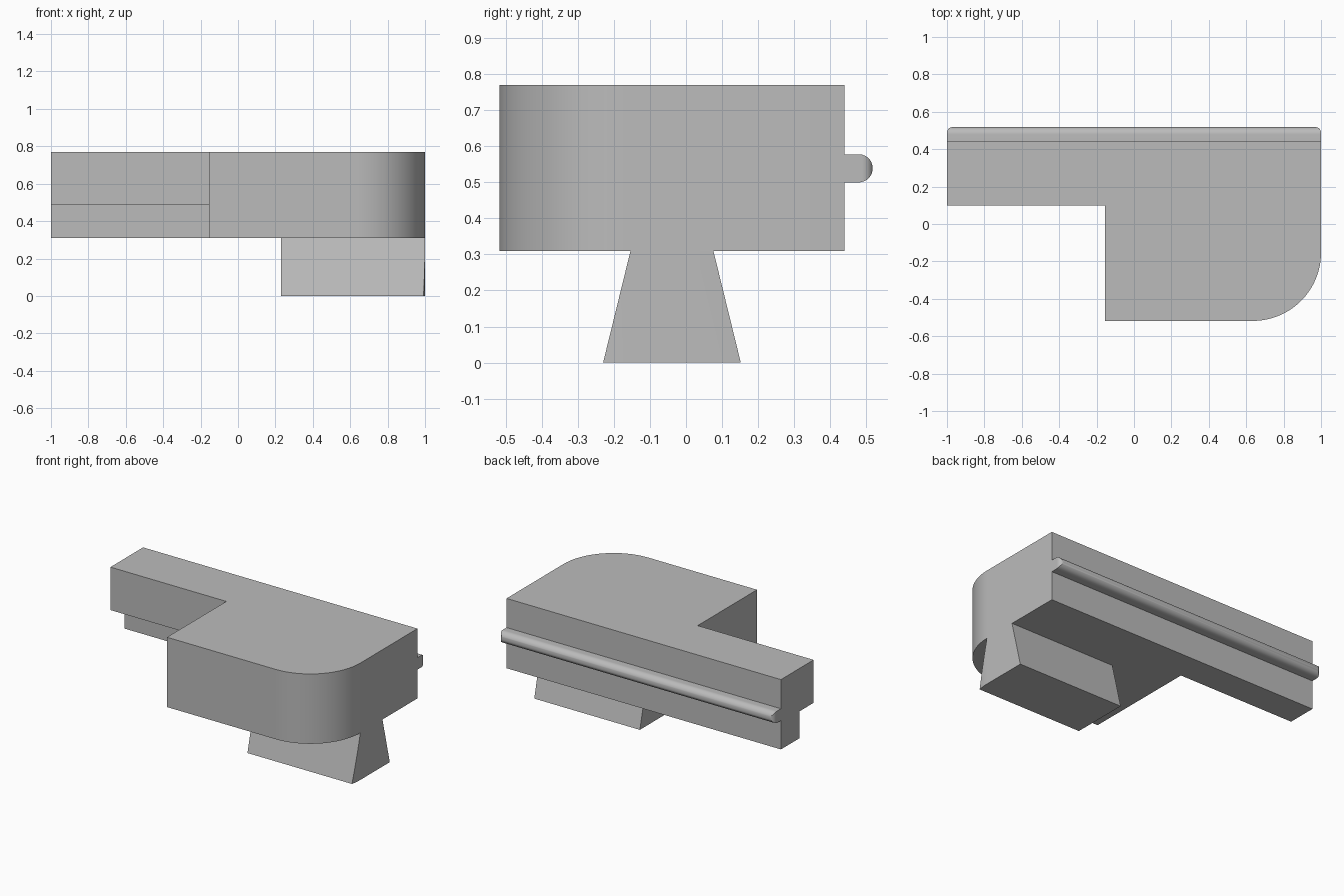
import bpy, bmesh, math

if "Cube" in bpy.data.objects:
    bpy.data.objects.remove(bpy.data.objects["Cube"])

grey = bpy.data.materials.new("light grey")
grey.use_nodes = True
colour = (0.5, 0.5, 0.5, 1)
grey.diffuse_color = colour
grey.node_tree.nodes["Principled BSDF"].inputs["Base Color"].default_value = colour

BACK, FRONT, INNER = 0.44, -0.518, -0.155
BASE, STEP, TOP = 0.31, 0.487, 0.77
RADIUS = 0.365


def make(name, bm):
    bmesh.ops.recalc_face_normals(bm, faces=bm.faces)
    mesh = bpy.data.meshes.new(name)
    bm.to_mesh(mesh)
    bm.free()
    mesh.materials.append(grey)
    obj = bpy.data.objects.new(name, mesh)
    bpy.context.collection.objects.link(obj)
    return obj


def smooth(obj):
    bpy.ops.object.select_all(action="DESELECT")
    obj.select_set(True)
    bpy.context.view_layer.objects.active = obj
    bpy.ops.object.shade_smooth_by_angle(angle=math.radians(25))


def prism(outline, z0, z1):
    bm = bmesh.new()
    face = bm.faces.new([bm.verts.new((x, y, z0)) for x, y in outline])
    grown = bmesh.ops.extrude_face_region(bm, geom=[face])["geom"]
    for v in grown:
        if isinstance(v, bmesh.types.BMVert):
            v.co.z = z1
    bmesh.ops.recalc_face_normals(bm, faces=bm.faces)
    return bm


# L-shaped plan with one large rounded corner
STEPS = 32
corner = [(1 - RADIUS + RADIUS * math.sin(a), FRONT + RADIUS - RADIUS * math.cos(a))
          for a in (math.pi / 2 * i / STEPS for i in range(STEPS + 1))]
plan = [(-1, BACK), (-1, 0.1), (INNER, 0.1), (INNER, FRONT)] + corner + [(1, BACK)]

# Body, with a step cut under the front of the arm
body = make("body", prism(plan, BASE, TOP))
notch = make("step_cutter", prism(
    [(-1.1, 0), (INNER, 0), (INNER, 0.245), (-1.1, 0.245)], BASE - 0.1, STEP))
notch.hide_render = True
notch.hide_viewport = True
cut = body.modifiers.new("step", "BOOLEAN")
cut.operation = "DIFFERENCE"
cut.solver = "EXACT"
cut.object = notch
smooth(body)

# Flared foot: the same plan trimmed by an end plane and two sloping planes
bm = prism(plan, 0, BASE)
slope = 0.076 / BASE
for point, normal in (((0.23, 0, 0), (-1, 0, 0)),
                      ((0, -0.23, 0), (0, -1, slope)),
                      ((0, 0.152, 0), (0, 1, slope))):
    cut_geom = bmesh.ops.bisect_plane(
        bm, geom=bm.verts[:] + bm.edges[:] + bm.faces[:],
        plane_co=point, plane_no=normal, clear_outer=True)["geom_cut"]
    bmesh.ops.holes_fill(bm, edges=[e for e in cut_geom if isinstance(e, bmesh.types.BMEdge)])
smooth(make("foot", bm))

# Round-nosed rail along the back, its ends rounded in plan
NOSE, TIP, MID, END = 0.039, 0.518, 0.539, 0.03


def rail_end(y):
    past = max(0, y - (TIP - END))
    return 1 - END + math.sqrt(max(0, END ** 2 - past ** 2))


bm = bmesh.new()
profile = [(BACK, -NOSE)]
for i in range(25):
    a = math.pi * (i / 24 - 0.5)
    profile.append((TIP - NOSE + NOSE * math.cos(a), NOSE * math.sin(a)))
profile.append((BACK, NOSE))
ends = [[bm.verts.new((s * rail_end(y), y, MID + z)) for y, z in profile] for s in (-1, 1)]
count = len(profile)
for i in range(count):
    j = (i + 1) % count
    bm.faces.new((ends[0][i], ends[0][j], ends[1][j], ends[1][i]))
for ring in ends:
    for i in range(count // 2):
        strip = [ring[i], ring[i + 1], ring[count - 2 - i], ring[count - 1 - i]]
        bm.faces.new(list(dict.fromkeys(strip)))
smooth(make("back_rail", bm))
